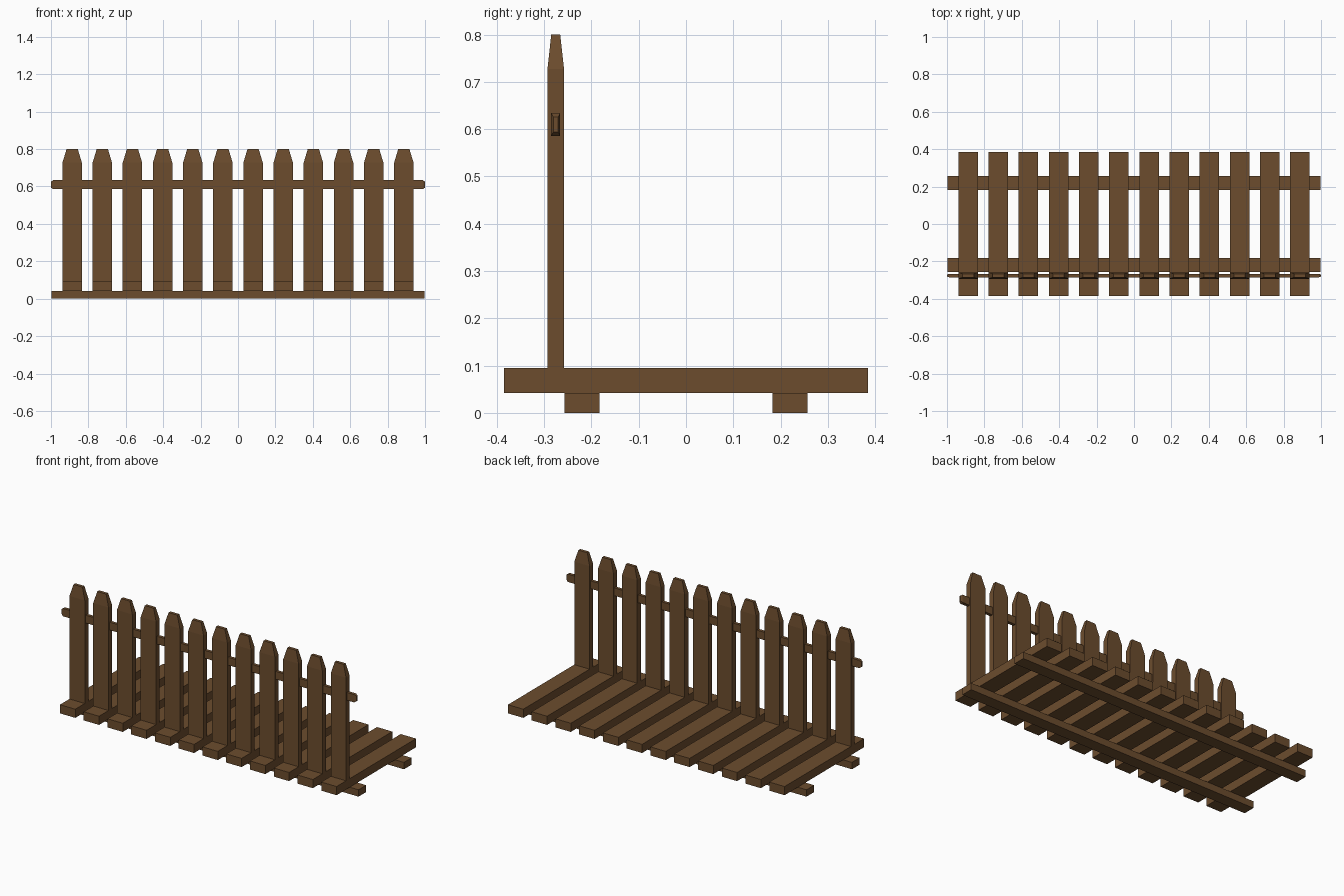
import bpy

if "Cube" in bpy.data.objects:
    bpy.data.objects.remove(bpy.data.objects["Cube"])

wood = bpy.data.materials.new("brown_wood")
wood.diffuse_color = (0.15, 0.073, 0.027, 1)
wood.use_nodes = True
wood.node_tree.nodes["Principled BSDF"].inputs["Base Color"].default_value = wood.diffuse_color


def loft(name, sections):
    """Closed solid through a list of four-cornered sections."""
    verts = [p for s in sections for p in s]
    n = len(sections)
    faces = [(3, 2, 1, 0), tuple(range(4 * n - 4, 4 * n))]
    for k in range(n - 1):
        for i in range(4):
            a, b = 4 * k + i, 4 * k + (i + 1) % 4
            faces.append((a, b, b + 4, a + 4))
    me = bpy.data.meshes.new(name)
    me.from_pydata(verts, [], faces)
    me.materials.append(wood)
    ob = bpy.data.objects.new(name, me)
    bpy.context.collection.objects.link(ob)
    return ob


def z_section(x, y, z, hx, hy):
    return [(x - hx, y - hy, z), (x + hx, y - hy, z),
            (x + hx, y + hy, z), (x - hx, y + hy, z)]


def x_section(x, y, z, hy, hz):
    return [(x, y - hy, z - hz), (x, y + hy, z - hz),
            (x, y + hy, z + hz), (x, y - hy, z + hz)]


FENCE_Y = -0.2755
DECK_BOTTOM, DECK_TOP = 0.042, 0.095

# Two ground runners
for name, y in (("front_runner", -0.22), ("back_runner", 0.22)):
    loft(name, [z_section(0, y, 0, 0.998, 0.037),
                z_section(0, y, DECK_BOTTOM, 0.998, 0.037)])

# Deck planks, each carrying one tapered picket
for i in range(12):
    x = (i - 5.5) * 0.1612
    loft(f"deck_plank_{i + 1}", [z_section(x, 0, DECK_BOTTOM, 0.052, 0.385),
                                 z_section(x, 0, DECK_TOP, 0.052, 0.385)])
    loft(f"picket_{i + 1}", [z_section(x, FENCE_Y, DECK_TOP, 0.052, 0.0175),
                             z_section(x, FENCE_Y, 0.727, 0.052, 0.0175),
                             z_section(x, FENCE_Y, 0.80, 0.030, 0.0095)])

# Rail through the pickets, with chamfered ends
loft("fence_rail", [x_section(x, FENCE_Y, 0.61, hy, hz) for x, hy, hz in
                    ((-1.0, 0.005, 0.016), (-0.988, 0.0095, 0.024),
                     (0.988, 0.0095, 0.024), (1.0, 0.005, 0.016))])
